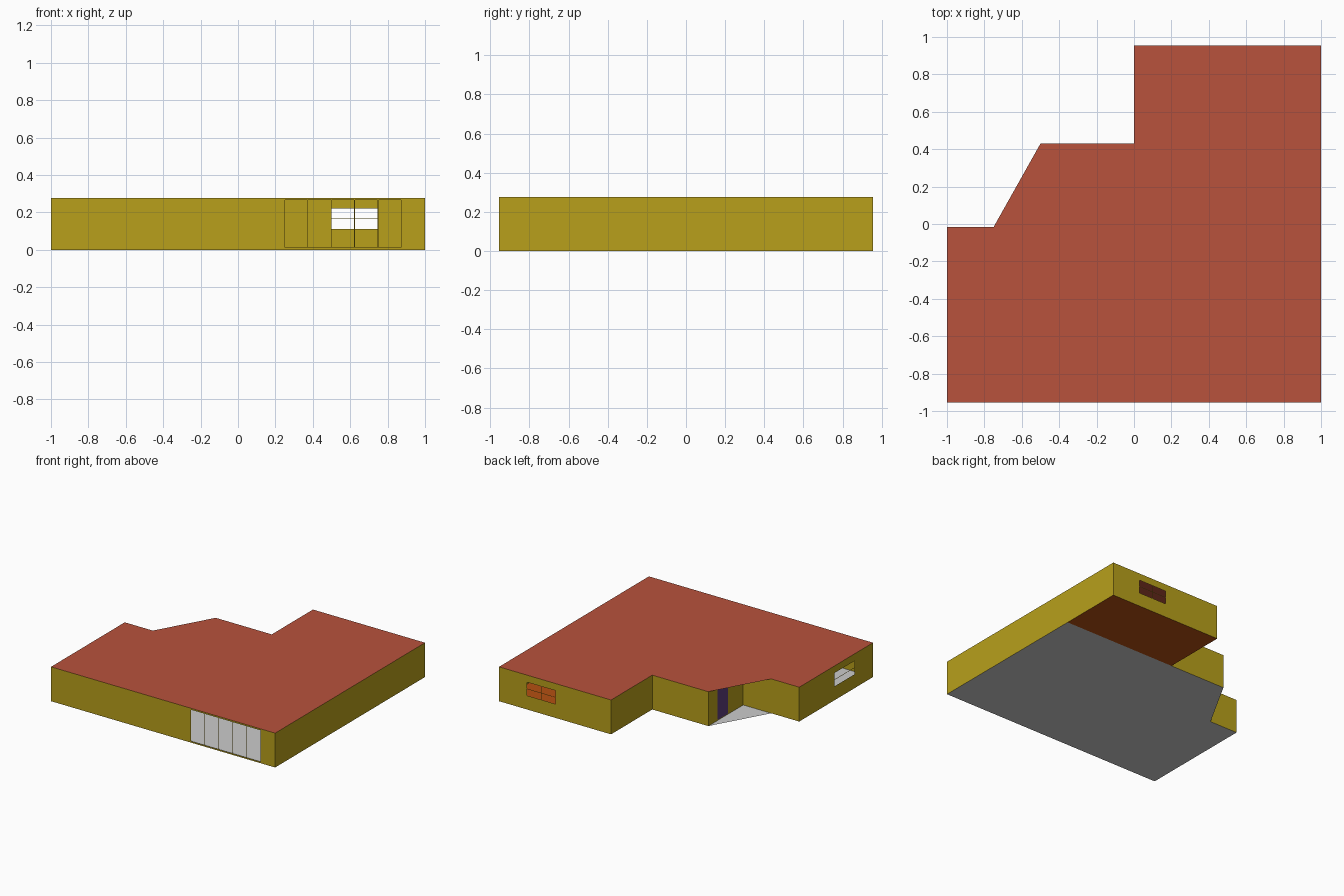
import bpy, bmesh
from mathutils import Vector

if "Cube" in bpy.data.objects:
    bpy.data.objects.remove(bpy.data.objects["Cube"])

H = 0.277          # wall height
BAR = 0.004        # width of glazing bars


def material(name, rgb):
    m = bpy.data.materials.new(name)
    m.diffuse_color = (*rgb, 1)
    m.use_nodes = True
    m.node_tree.nodes["Principled BSDF"].inputs["Base Color"].default_value = m.diffuse_color
    return m


OLIVE = material("olive_paint", (0.48, 0.35, 0.011))
RED = material("red_roof", (0.48, 0.084, 0.045))
PURPLE = material("purple_door", (0.11, 0.045, 0.20))
ORANGE = material("orange_floor", (0.46, 0.08, 0.006))


def add_object(name, bm, mat=None):
    mesh = bpy.data.meshes.new(name)
    bm.to_mesh(mesh)
    bm.free()
    obj = bpy.data.objects.new(name, mesh)
    bpy.context.collection.objects.link(obj)
    if mat:
        mesh.materials.append(mat)
    return obj


def slab(name, outline, z, mat=None):
    """Flat horizontal sheet from an outline."""
    bm = bmesh.new()
    face = bm.faces.new([bm.verts.new((x, y, z)) for x, y in outline])
    bmesh.ops.triangulate(bm, faces=[face])
    add_object(name, bm, mat)


def wall(name, start, end, holes=(), z0=0.0, z1=H, mat=OLIVE):
    """Thin wall sheet; holes are (u0, u1, z0, z1) measured along the wall."""
    a, b = Vector((*start, 0)), Vector((*end, 0))
    length, d = (b - a).length, (b - a).normalized()
    us = sorted({0, length, *(h[0] for h in holes), *(h[1] for h in holes)})
    zs = sorted({z0, z1, *(h[2] for h in holes), *(h[3] for h in holes)})
    bm = bmesh.new()
    grid = [[bm.verts.new(a + d * u + Vector((0, 0, z))) for z in zs] for u in us]
    for i in range(len(us) - 1):
        for j in range(len(zs) - 1):
            u, z = (us[i] + us[i + 1]) / 2, (zs[j] + zs[j + 1]) / 2
            if not any(h[0] < u < h[1] and h[2] < z < h[3] for h in holes):
                bm.faces.new((grid[i][j], grid[i + 1][j],
                              grid[i + 1][j + 1], grid[i][j + 1]))
    add_object(name, bm, mat)


def panes(u0, u1, z0, z1, columns, rows):
    """Openings separated by slim glazing bars."""
    w, h, g = (u1 - u0) / columns, (z1 - z0) / rows, BAR / 2
    us = [(round(u0 + i * w + g, 5), round(u0 + (i + 1) * w - g, 5)) for i in range(columns)]
    zs = [(round(z0 + j * h + g, 5), round(z0 + (j + 1) * h - g, 5)) for j in range(rows)]
    return [(*u, *z) for u in us for z in zs]


# Plan of the house
FL, FR = (-1, -0.955), (1, -0.955)
BR, BL = (1, 0.955), (0, 0.955)
NOTCH, PORCH = (0, 0.43), (-0.5, 0.43)
PORCH_END, SIDE = (-0.75, -0.015), (-1, -0.015)

# Flat roof and the two floors
slab("roof", [FL, FR, BR, BL, NOTCH, PORCH, PORCH_END, SIDE], H, RED)
slab("main_floor", [FL, FR, (1, 0.43), PORCH, PORCH_END, SIDE], 0)
slab("back_room_floor", [NOTCH, (1, 0.43), BR, BL], 0, ORANGE)

# Outer walls with glazed openings
wall("front_wall", FL, FR, panes(1.248, 1.873, 0.01, 0.267, 5, 1))
wall("right_wall", FR, BR)
wall("back_wall", BR, BL, panes(0.25, 0.505, 0.11, 0.222, 2, 2))
wall("back_room_side_wall", BL, NOTCH)
wall("middle_back_wall", NOTCH, PORCH)
wall("porch_inner_wall", (-0.5, -0.015), SIDE)
wall("left_wall", SIDE, FL, panes(0.45, 0.705, 0.11, 0.222, 2, 2))

# Porch wall and its door
wall("porch_door_wall", PORCH, (-0.5, -0.015), [(0.115, 0.25, 0.005, 0.25)])
wall("door", (-0.5, 0.315), (-0.5, 0.18), z0=0.005, z1=0.25, mat=PURPLE)
